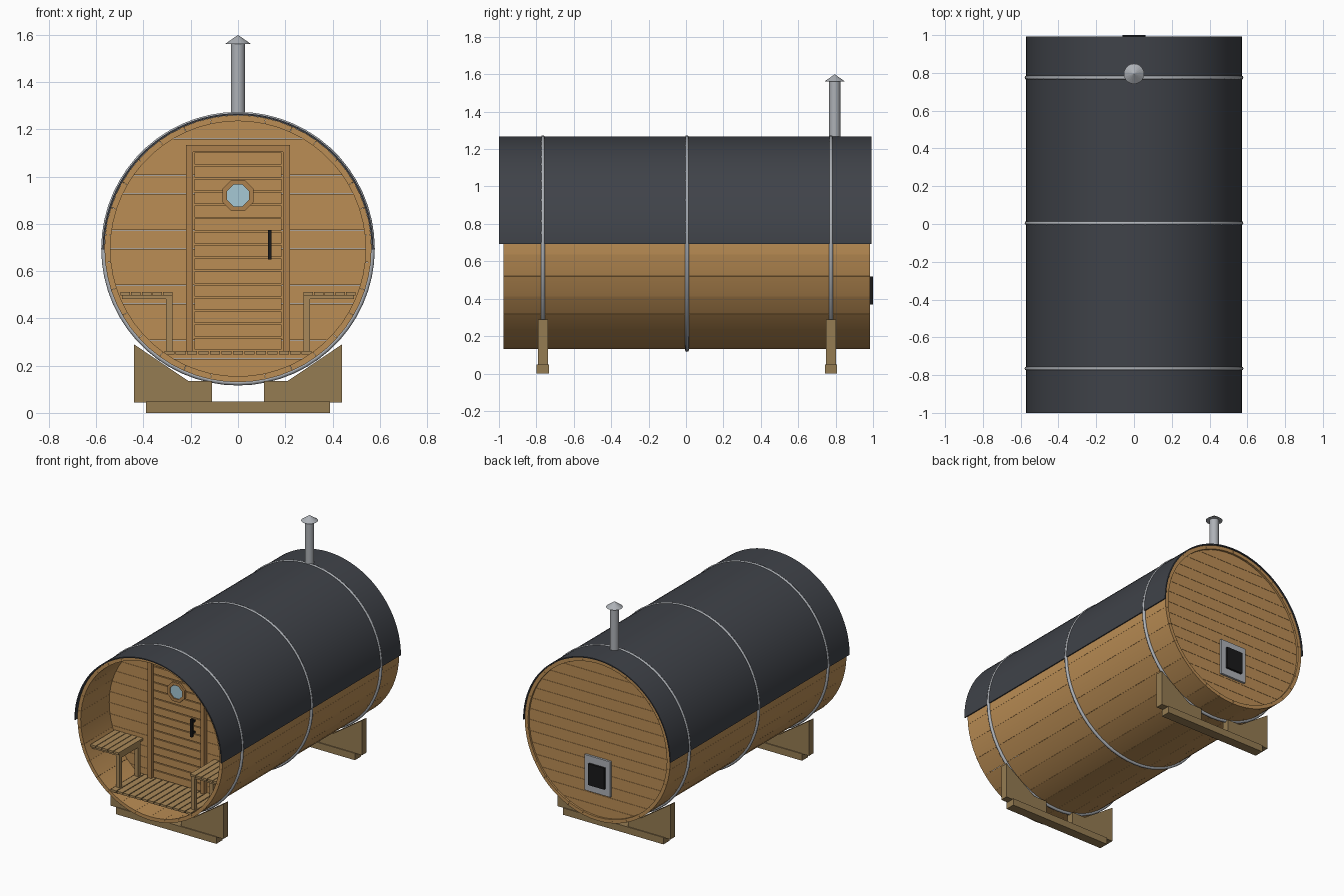
import bpy, bmesh
from math import sin, cos, pi, radians, sqrt

if "Cube" in bpy.data.objects:
    bpy.data.objects.remove(bpy.data.objects["Cube"])

CZ = 0.695            # height of the barrel axis
R_OUT, R_IN = 0.565, 0.54


def material(name, rgb):
    m = bpy.data.materials.new(name)
    m.diffuse_color = (*rgb, 1)
    m.use_nodes = True
    m.node_tree.nodes["Principled BSDF"].inputs["Base Color"].default_value = m.diffuse_color
    return m


WOOD = material("wood", (0.50, 0.27, 0.09))
TRIM = material("trim_wood", (0.42, 0.22, 0.075))
SLAT = material("slat_wood", (0.40, 0.25, 0.10))
BASE = material("base_wood", (0.30, 0.20, 0.085))
ROOF = material("roof_felt", (0.05, 0.055, 0.066))
STEEL = material("steel", (0.42, 0.44, 0.47))
GLASS = material("glass", (0.38, 0.58, 0.66))
BLACK = material("black", (0.01, 0.01, 0.011))


def finish(bm, name, mat, smooth=False):
    bmesh.ops.recalc_face_normals(bm, faces=bm.faces)
    me = bpy.data.meshes.new(name)
    bm.to_mesh(me)
    bm.free()
    ob = bpy.data.objects.new(name, me)
    bpy.context.collection.objects.link(ob)
    me.materials.append(mat)
    if smooth:
        bpy.ops.object.select_all(action='DESELECT')
        ob.select_set(True)
        bpy.context.view_layer.objects.active = ob
        bpy.ops.object.shade_smooth_by_angle(angle=radians(30))
    return ob


def prisms(name, profiles, y0, y1, mat, smooth=False):
    """Extrude closed (x, z) profiles from y0 to y1 into one object."""
    bm = bmesh.new()
    for pts in profiles:
        a = [bm.verts.new((x, y0, z)) for x, z in pts]
        b = [bm.verts.new((x, y1, z)) for x, z in pts]
        bm.faces.new(a)
        bm.faces.new(b[::-1])
        for i in range(len(pts)):
            j = (i + 1) % len(pts)
            bm.faces.new((a[i], b[i], b[j], a[j]))
    return finish(bm, name, mat, smooth)


def rect(x0, x1, z0, z1):
    return [(x0, z0), (x1, z0), (x1, z1), (x0, z1)]


def arc(r, a0, a1, n, cz=CZ):
    return [(r * cos(a0 + (a1 - a0) * i / n), cz + r * sin(a0 + (a1 - a0) * i / n))
            for i in range(n + 1)]


def ring_sector(r0, r1, a0, a1, n):
    return arc(r1, a0, a1, n) + arc(r0, a1, a0, n)


def ring(name, r0, r1, y0, y1, cz, n, mat):
    """Flat-sided ring around the y direction."""
    prof = [(r0, y0), (r1, y0), (r1, y1), (r0, y1)]
    bm = bmesh.new()
    loops = [[bm.verts.new((r * cos(t), y, cz + r * sin(t))) for r, y in prof]
             for t in (2 * pi * (i + 0.5) / n for i in range(n))]
    for i in range(n):
        p, q = loops[i], loops[(i + 1) % n]
        for k in range(4):
            bm.faces.new((p[k], q[k], q[(k + 1) % 4], p[(k + 1) % 4]))
    return finish(bm, name, mat)


def round_wall(name, y0, y1, rows=14):
    """Disc made of horizontal planks."""
    r = R_IN + 0.003
    planks = []
    for i in range(rows):
        zs = [-r + 2 * r * (i + k / 4) / rows for k in range(5)]
        zs[0] += 0.0007
        zs[-1] -= 0.0007
        side = [(sqrt(max(r * r - z * z, 1e-6)), CZ + z) for z in zs]
        planks.append(side + [(-x, z) for x, z in reversed(side)])
    return prisms(name, planks, y0, y1, WOOD)


# Barrel of 30 staves
step = 2 * pi / 30
prisms("barrel_staves",
       [ring_sector(R_IN, R_OUT, (i - .5) * step + .0007, (i + .5) * step - .0007, 2)
        for i in range(30)], -0.977, 0.984, WOOD, True)

# Roof cover over the upper half
prisms("roof_cover", [ring_sector(R_OUT + .0005, 0.573, -0.005, pi + 0.005, 48)],
       -1.0, 0.992, ROOF, True)

# Steel hoops
for i, y in enumerate((-0.765, 0.005, 0.775)):
    bpy.ops.mesh.primitive_torus_add(major_radius=0.568, minor_radius=0.011,
                                     major_segments=60, minor_segments=8,
                                     location=(0, y, CZ), rotation=(pi / 2, 0, 0))
    hoop = bpy.context.object
    hoop.name = f"hoop_{i + 1}"
    hoop.data.materials.append(STEEL)
    bpy.ops.object.shade_smooth_by_angle(angle=radians(60))

# End walls
round_wall("front_wall", -0.66, -0.63)
round_wall("back_wall", 0.94, 0.97)

# Door with planks, frame, window and handle
n, z0, z1 = 15, 0.265, 1.105
h = (z1 - z0) / n
prisms("door_planks", [rect(-.185, .185, z0 + i * h + .003, z0 + (i + 1) * h - .003)
                       for i in range(n)], -0.675, -0.655, WOOD)
prisms("door_frame", [rect(-.22, -.19, .26, 1.105), rect(.19, .22, .26, 1.105),
                      rect(-.22, .22, 1.105, 1.133)], -0.69, -0.655, TRIM)
ring("window_frame", 0.05, 0.072, -0.69, -0.66, 0.92, 8, TRIM)
prisms("window_glass", [arc(0.053, pi / 8, pi / 8 + 2 * pi * 7 / 8, 7, 0.92)],
       -0.682, -0.665, GLASS)
prisms("door_handle", [rect(.128, .142, .65, .775)], -0.715, -0.695, BLACK)
prisms("handle_mounts", [rect(.13, .14, .665, .68), rect(.13, .14, .745, .76)],
       -0.697, -0.67, BLACK)

# Porch floor slats
p = 0.63 / 13
prisms("porch_floor", [rect(-.315 + i * p + .003, -.315 + (i + 1) * p - .003, .247, .262)
                       for i in range(13)], -0.97, -0.66, SLAT)

# Porch benches, one each side
for s, side in ((-1, "left"), (1, "right")):
    prisms(f"{side}_bench_seat",
           [rect(s * (.277 + i * .045), s * (.277 + i * .045 + .040), .497, .512)
            for i in range(5)], -0.93, -0.66, SLAT)
    leg = rect(s * .277, s * .305, .262, .497)
    prisms(f"{side}_bench_front_leg", [leg], -0.92, -0.892, SLAT)
    prisms(f"{side}_bench_back_leg", [leg], -0.715, -0.687, SLAT)
    prisms(f"{side}_bench_rail", [rect(s * .279, s * .303, .465, .497)],
           -0.892, -0.715, SLAT)
    for name, y in (("front", -0.92), ("back", -0.715)):
        prisms(f"{side}_bench_{name}_bearer", [rect(s * .305, s * .49, .483, .497)],
               y, y + .028, SLAT)

# Cradles under the barrel
block = [(.44, .045), (.44, .29), (.21, .135), (.11, .135), (.11, .045)]
for name, y in (("front", -0.765), ("back", 0.775)):
    prisms(f"{name}_cradle", [block, [(-x, z) for x, z in block]], y - .026, y + .026, BASE)
    prisms(f"{name}_cradle_beam", [rect(-.39, .39, 0, .048)], y - .033, y + .033, BASE)

# Chimney pipe and cap
bpy.ops.mesh.primitive_cylinder_add(vertices=20, radius=0.03, depth=0.34,
                                    location=(0, 0.795, 1.4))
pipe = bpy.context.object
pipe.name = "chimney_pipe"
pipe.data.materials.append(STEEL)
bpy.ops.object.shade_smooth_by_angle(angle=radians(30))
bpy.ops.mesh.primitive_cone_add(vertices=20, radius1=0.054, radius2=0, depth=0.038,
                                location=(0, 0.795, 1.581))
cap = bpy.context.object
cap.name = "chimney_cap"
cap.data.materials.append(STEEL)

# Rear vent
prisms("vent_frame", [rect(-.1, .1, .32, .57)], 0.965, 0.985, STEEL)
prisms("vent_grille", [rect(-.062, .062, .37, .52)], 0.98, 1.0, BLACK)
